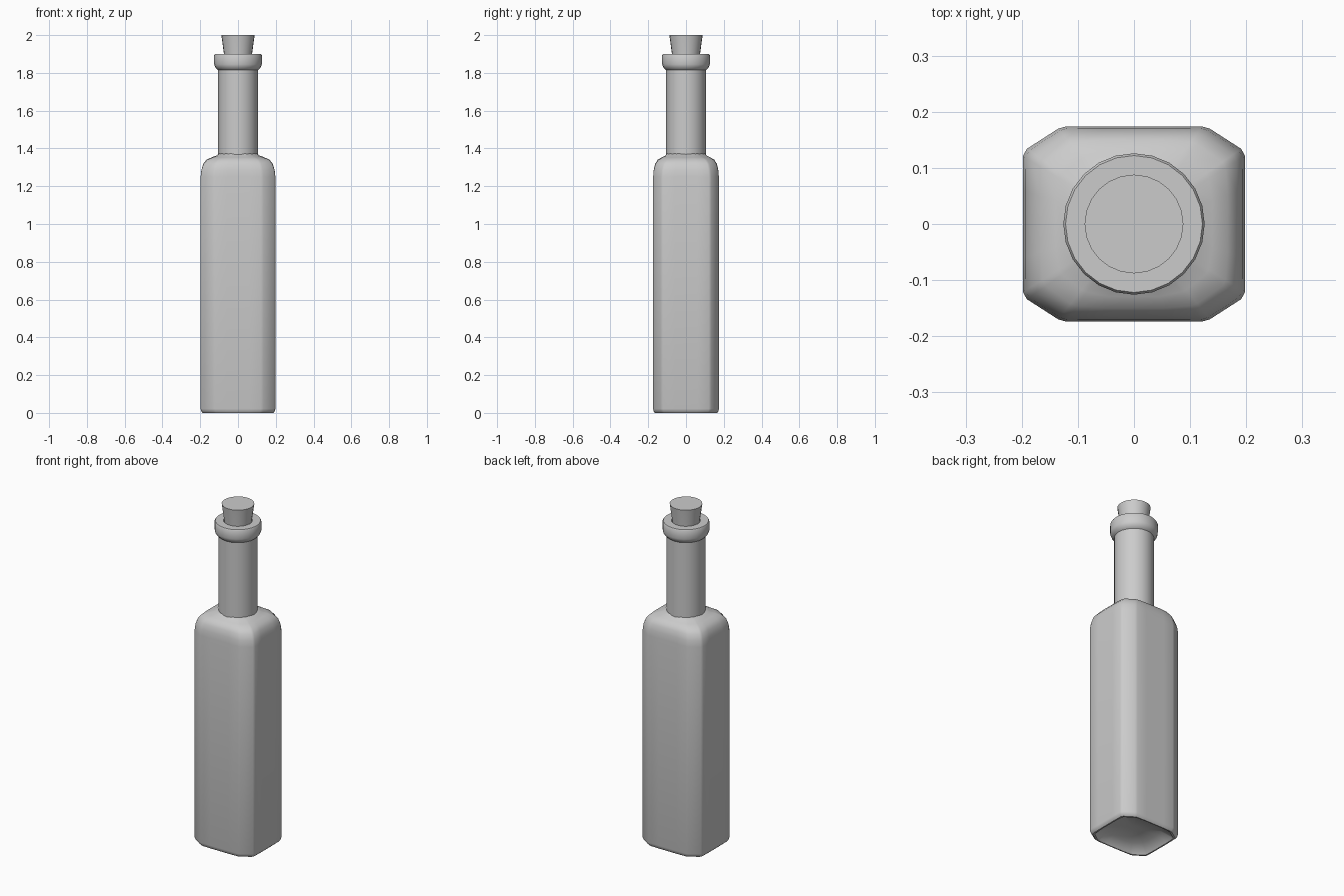
import bpy, bmesh, math

if "Cube" in bpy.data.objects:
    bpy.data.objects.remove(bpy.data.objects["Cube"])


def loft(name, rings, cap_start=True, cap_end=True, angle=35):
    """Skin a list of equal-length point rings into a mesh object."""
    bm = bmesh.new()
    loops = [[bm.verts.new(p) for p in ring] for ring in rings]
    n = len(loops[0])
    for a, b in zip(loops, loops[1:]):
        for i in range(n):
            j = (i + 1) % n
            bm.faces.new((a[i], a[j], b[j], b[i]))
    if cap_start:
        bm.faces.new(loops[0][::-1])
    if cap_end:
        bm.faces.new(loops[-1])
    bmesh.ops.recalc_face_normals(bm, faces=bm.faces)
    mesh = bpy.data.meshes.new(name)
    bm.to_mesh(mesh)
    bm.free()
    obj = bpy.data.objects.new(name, mesh)
    bpy.context.collection.objects.link(obj)
    bpy.ops.object.select_all(action='DESELECT')
    obj.select_set(True)
    bpy.context.view_layer.objects.active = obj
    bpy.ops.object.shade_smooth_by_angle(angle=math.radians(angle))
    return obj


def circle(r, z, n=24):
    return [(r * math.cos(2 * math.pi * i / n),
             r * math.sin(2 * math.pi * i / n), z) for i in range(n)]


# Chamfered rectangular section, mirrored from one quadrant
quad = [(0.198, 0.06), (0.198, 0.121), (0.191, 0.134),
        (0.135, 0.170), (0.121, 0.174), (0.06, 0.174)]
section = (quad + [(-x, y) for x, y in quad[::-1]]
           + [(-x, -y) for x, y in quad] + [(x, -y) for x, y in quad[::-1]])


def body_ring(t, z, r=0.105):
    """Blend the body section (t=0) toward a circle (t=1)."""
    ring = []
    for x, y in section:
        d = math.hypot(x, y)
        ring.append((x + (x / d * r - x) * t, y + (y / d * r - y) * t, z))
    return ring


# Body: hollowed base, straight sides, rounded shoulder
loft("bottle_body", [
    body_ring(1, 0.05, 0.03), body_ring(0.7, 0.04), body_ring(0.3, 0.012),
    body_ring(0.2, 0.0), body_ring(0.12, 0.0), body_ring(0.04, 0.008),
    body_ring(0, 0.022), body_ring(0, 1.25), body_ring(0.04, 1.285),
    body_ring(0.14, 1.318), body_ring(0.32, 1.34), body_ring(0.6, 1.353),
    body_ring(0.85, 1.362), body_ring(1, 1.372)])

# Neck with flared lip and bore
neck_profile = [(0.105, 1.34), (0.105, 1.815), (0.112, 1.82), (0.122, 1.832),
                (0.126, 1.845), (0.126, 1.894), (0.122, 1.90),
                (0.078, 1.90), (0.072, 1.892), (0.072, 1.80)]
loft("bottle_neck", [circle(r, z) for r, z in neck_profile])

# Tapered cork
loft("cork", [circle(0.066, 1.80), circle(0.073, 1.89), circle(0.088, 2.0)])
